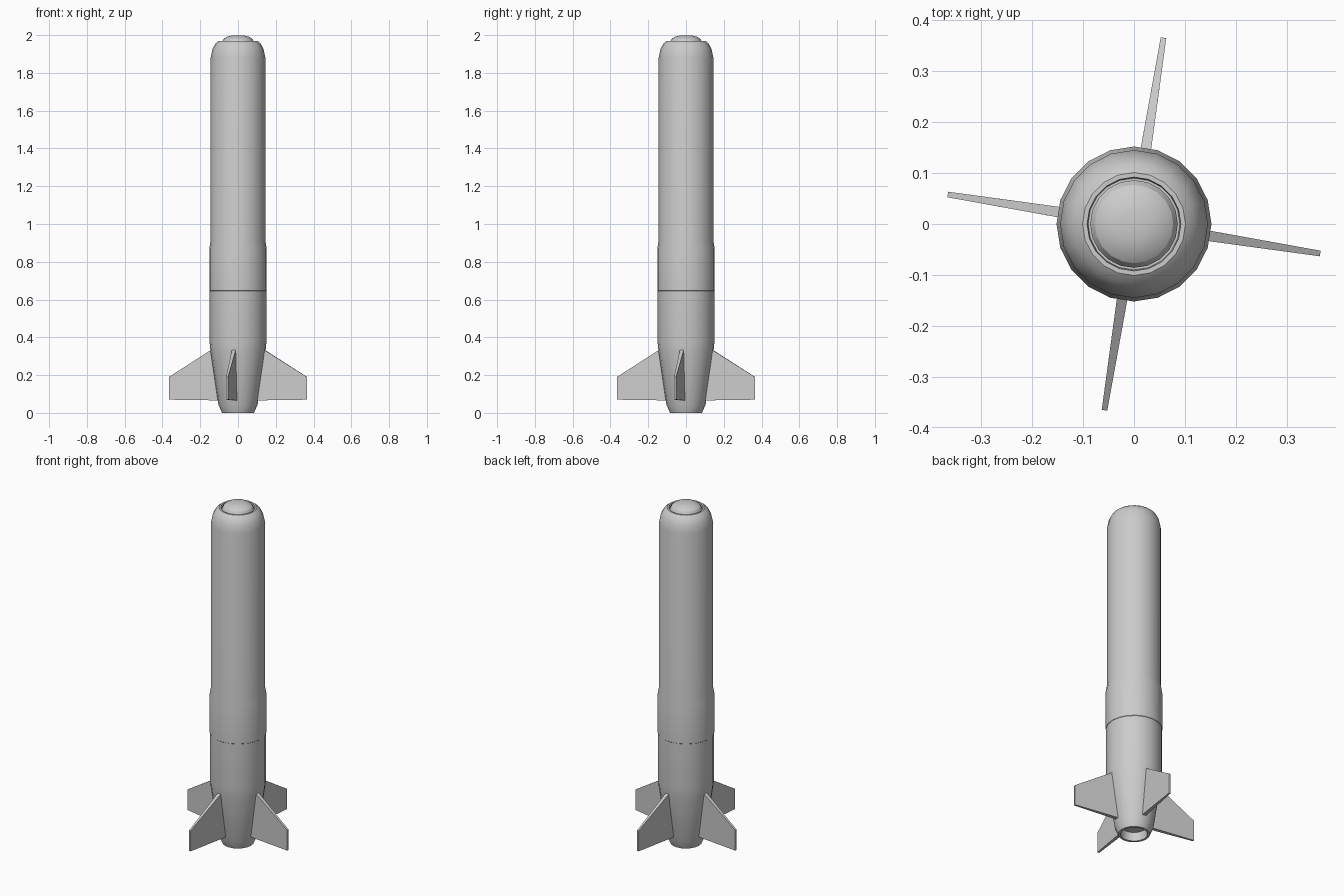
import bpy, math

if "Cube" in bpy.data.objects:
    bpy.data.objects.remove(bpy.data.objects["Cube"])

SIDES = 20


def make_object(name, verts, faces):
    mesh = bpy.data.meshes.new(name)
    mesh.from_pydata(verts, [], faces)
    mesh.update()
    obj = bpy.data.objects.new(name, mesh)
    bpy.context.collection.objects.link(obj)
    bpy.ops.object.select_all(action='DESELECT')
    obj.select_set(True)
    bpy.context.view_layer.objects.active = obj
    bpy.ops.object.shade_smooth_by_angle(angle=math.radians(25))
    return obj


def lathe(name, profile, cap_start=False, cap_end=False):
    """Spin (radius, z) points, listed upward on the outside, about z."""
    verts, faces = [], []
    for r, z in profile:
        for i in range(SIDES):
            a = math.tau * i / SIDES
            verts.append((r * math.cos(a), r * math.sin(a), z))
    for k in range(len(profile) - 1):
        for i in range(SIDES):
            j = (i + 1) % SIDES
            a, b = k * SIDES, (k + 1) * SIDES
            faces.append((a + i, a + j, b + j, b + i))
    if cap_start:
        faces.append(tuple(reversed(range(SIDES))))
    if cap_end:
        last = (len(profile) - 1) * SIDES
        faces.append(tuple(range(last, last + SIDES)))
    return make_object(name, verts, faces)


# Tail section with hollow exhaust, starting at the inner exhaust floor
lathe("tail_section", [(0.068, 0.05), (0.072, 0.0), (0.085, 0.0), (0.104, 0.045),
                       (0.146, 0.33), (0.150, 0.37), (0.150, 0.645)], cap_start=True)

# Main tube: wide collar, step, long tube, rounded nose and recessed lip
lathe("main_tube", [(0.150, 0.645), (0.152, 0.647), (0.152, 0.87), (0.145, 0.91),
                    (0.145, 1.88), (0.135, 1.927), (0.119, 1.956), (0.101, 1.97),
                    (0.092, 1.97), (0.090, 1.945)], cap_end=True)

# Seeker dome seated in the nose
lathe("nose_dome", [(0.086, 1.945), (0.086, 1.963), (0.077, 1.979), (0.060, 1.991),
                    (0.028, 1.999)], cap_start=True, cap_end=True)

# Four tapered tail fins: (radius, z, half thickness) outline
outline = [(0.095, 0.066, 0.0115), (0.370, 0.070, 0.0055),
           (0.370, 0.190, 0.0055), (0.140, 0.335, 0.0105)]
fin_faces = [(0, 1, 2, 3), (7, 6, 5, 4)] + [
    (i, i + 4, (i + 1) % 4 + 4, (i + 1) % 4) for i in range(4)]
for n in range(4):
    verts = [(r, s * t, z) for s in (-1, 1) for r, z, t in outline]
    fin = make_object(f"tail_fin_{n + 1}", verts, fin_faces)
    fin.rotation_euler.z = math.radians(-9 + 90 * n)
